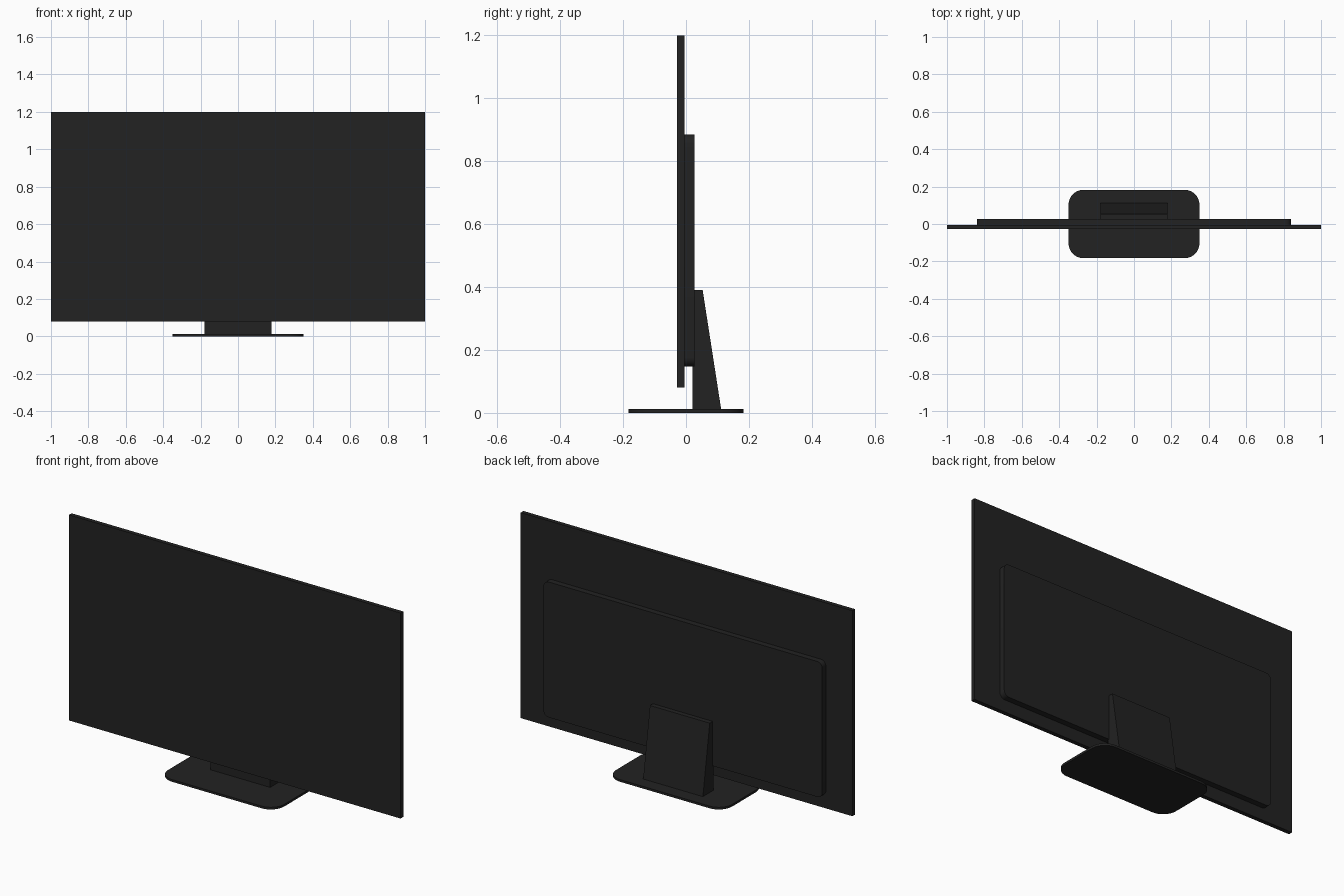
import bpy, bmesh, math
from mathutils import Vector

cube = bpy.data.objects.get("Cube")
if cube:
    bpy.data.objects.remove(cube)


def make_material(name, colour):
    mat = bpy.data.materials.new(name)
    mat.use_nodes = True
    mat.diffuse_color = colour
    mat.node_tree.nodes["Principled BSDF"].inputs["Base Color"].default_value = colour
    return mat


black = make_material("matte black", (0.016, 0.016, 0.016, 1))


def rounded_rect(w, h, r, steps=8):
    """Outline of a rectangle with rounded corners, centred on the origin."""
    pts = []
    for i, (sx, sy) in enumerate([(1, 1), (-1, 1), (-1, -1), (1, -1)]):
        for k in range(steps + 1):
            a = math.pi / 2 * (i + k / steps)
            pts.append((sx * (w / 2 - r) + r * math.cos(a),
                        sy * (h / 2 - r) + r * math.sin(a)))
    return pts


def prism(name, points, extrude, smooth=False):
    """Closed solid swept from a flat outline."""
    bm = bmesh.new()
    face = bm.faces.new([bm.verts.new(p) for p in points])
    swept = bmesh.ops.extrude_face_region(bm, geom=[face], use_keep_orig=True)
    verts = [g for g in swept["geom"] if isinstance(g, bmesh.types.BMVert)]
    bmesh.ops.translate(bm, verts=verts, vec=Vector(extrude))
    bmesh.ops.recalc_face_normals(bm, faces=bm.faces)
    mesh = bpy.data.meshes.new(name)
    bm.to_mesh(mesh)
    bm.free()
    mesh.materials.append(black)
    obj = bpy.data.objects.new(name, mesh)
    bpy.context.collection.objects.link(obj)
    if smooth:
        bpy.ops.object.select_all(action='DESELECT')
        obj.select_set(True)
        bpy.context.view_layer.objects.active = obj
        bpy.ops.object.shade_smooth_by_angle(angle=math.radians(30))
    return obj


# Thin display panel
panel = [(x, -0.028, z) for x, z in [(-1, 0.08), (1, 0.08), (1, 1.2), (-1, 1.2)]]
prism("screen_panel", panel, (0, 0.023, 0))

# Rounded electronics housing on the back
housing = [(x, -0.005, z + 0.516) for x, z in rounded_rect(1.68, 0.738, 0.03)]
prism("rear_housing", housing, (0, 0.032, 0), smooth=True)

# Wedge-shaped stand neck
neck = [(-0.18, y, z) for y, z in [(0.02, 0.01), (0.112, 0.01), (0.053, 0.39), (0.02, 0.39)]]
prism("stand_neck", neck, (0.36, 0, 0))

# Rounded foot plate
base = [(x, y, 0) for x, y in rounded_rect(0.7, 0.366, 0.08)]
prism("stand_base", base, (0, 0, 0.012), smooth=True)
